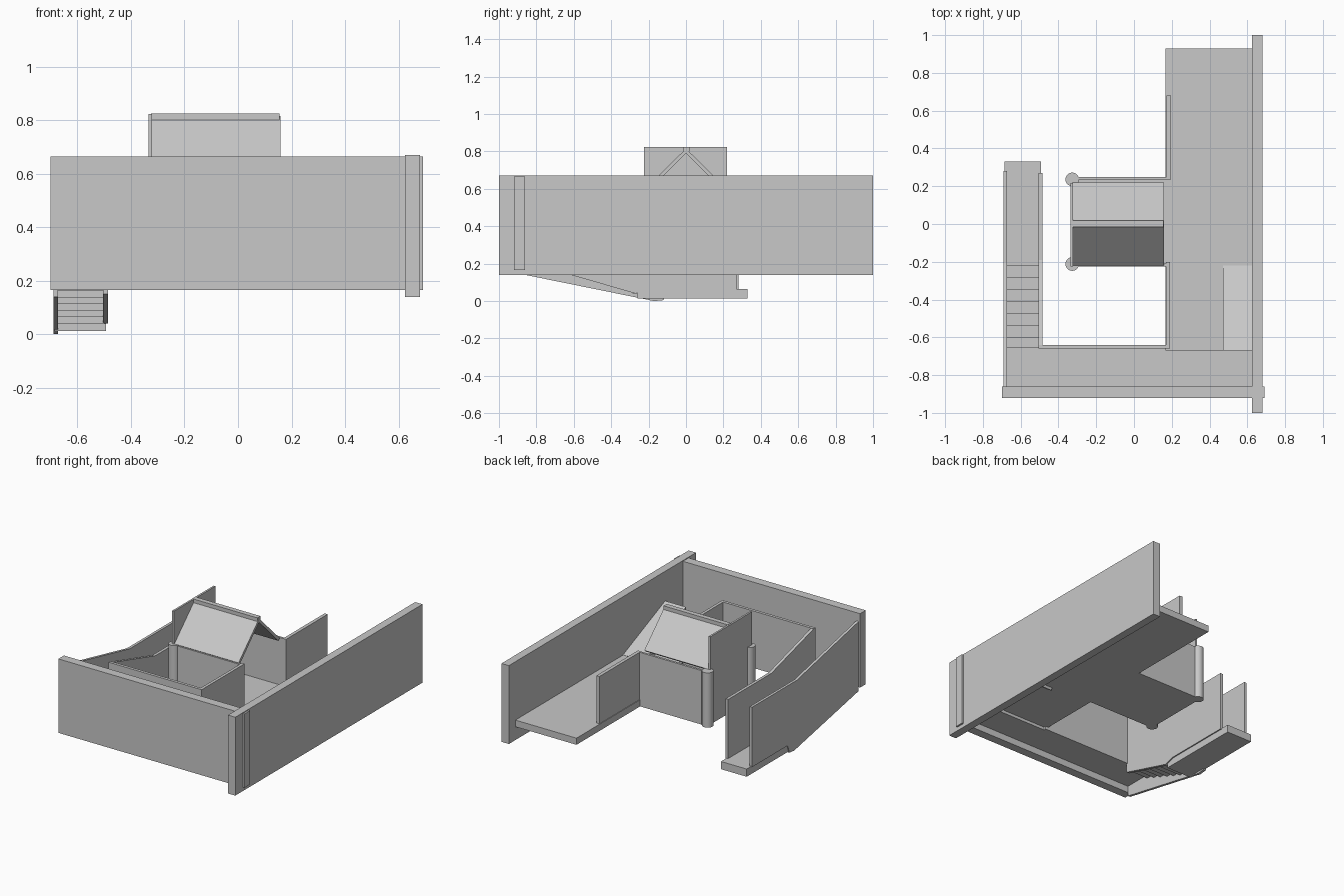
import bpy, bmesh, math
from mathutils import Vector

cube = bpy.data.objects.get("Cube")
if cube:
    bpy.data.objects.remove(cube, do_unlink=True)

grey = bpy.data.materials.new("plain_grey")
grey.use_nodes = True
tone = (0.58, 0.58, 0.58, 1)
grey.diffuse_color = tone
grey.node_tree.nodes["Principled BSDF"].inputs["Base Color"].default_value = tone


def finish(name, bm):
    bmesh.ops.recalc_face_normals(bm, faces=bm.faces)
    mesh = bpy.data.meshes.new(name)
    bm.to_mesh(mesh)
    bm.free()
    mesh.materials.append(grey)
    obj = bpy.data.objects.new(name, mesh)
    bpy.context.collection.objects.link(obj)
    return obj


def slab(name, x0, x1, profile):
    """Extrude a (y, z) outline from x0 to x1."""
    bm = bmesh.new()
    face = bm.faces.new([bm.verts.new((x0, y, z)) for y, z in profile])
    new = bmesh.ops.extrude_face_region(bm, geom=[face])["geom"]
    moved = [v for v in new if isinstance(v, bmesh.types.BMVert)]
    bmesh.ops.translate(bm, verts=moved, vec=Vector((x1 - x0, 0, 0)))
    return finish(name, bm)


def box(name, x0, x1, y0, y1, z0, z1):
    return slab(name, x0, x1, [(y0, z0), (y1, z0), (y1, z1), (y0, z1)])


FLOOR, UNDER, RAIL = 0.275, 0.23, 0.595

# Outer walls
box("long_wall", 0.625, 0.68, -1, 1, 0.14, 0.67)
box("front_wall", -0.70, 0.692, -0.92, -0.86, 0.165, 0.665)

# Decks
box("main_floor", 0.168, 0.63, -0.67, 0.93, UNDER, FLOOR)
box("walkway", -0.68, 0.63, -0.87, -0.655, 0.21, 0.255)
slab("ramp", 0.47, 0.63, [(-0.22, 0.277), (-0.67, 0.47), (-0.67, 0.42), (-0.25, 0.215)])

# Stairs down to the low landing
for i in range(7):
    y = -0.67 + 0.064 * i
    top = 0.23 - 0.024 * i
    box(f"step_{i + 1}", -0.675, -0.5, y, y + 0.068, top - 0.045, top)
box("landing", -0.685, -0.493, -0.26, 0.33, 0.013, 0.065)

# Stair side walls
slab("outer_stair_wall", -0.69, -0.672,
     [(0.28, 0.06), (0.28, 0.465), (-0.2, 0.465), (-0.86, 0.61),
      (-0.86, 0.14), (-0.17, 0), (-0.12, 0.005), (-0.1, 0.06)])
slab("inner_stair_wall", -0.505, -0.485,
     [(0.27, 0.06), (0.27, 0.465), (-0.19, 0.465), (-0.65, RAIL),
      (-0.65, 0.15), (-0.27, 0.04), (-0.2, 0.06)])

# Parapets around the open yard
box("yard_parapet", -0.505, 0.19, -0.66, -0.64, 0.21, RAIL)
box("front_side_parapet", 0.17, 0.19, -0.66, -0.2, UNDER, RAIL)
box("back_side_parapet", 0.172, 0.195, 0.235, 0.68, FLOOR - 0.01, RAIL)

# House body
box("house_floor", -0.33, 0.17, -0.22, 0.245, UNDER, FLOOR)
box("house_back_wall", -0.33, 0.175, 0.235, 0.25, UNDER, RAIL)
box("house_front_wall", -0.33, 0.175, -0.225, -0.21, UNDER, RAIL)
box("house_end_wall", -0.335, -0.322, -0.225, 0.218, UNDER, 0.823)

# Corner posts
for side, y in (("front", -0.212), ("back", 0.236)):
    bm = bmesh.new()
    bmesh.ops.create_cone(bm, cap_ends=True, segments=32, radius1=0.036,
                          radius2=0.036, depth=0.37)
    bmesh.ops.translate(bm, verts=bm.verts, vec=Vector((-0.327, y, 0.415)))
    post = finish(f"{side}_corner_post", bm)
    bpy.ops.object.select_all(action="DESELECT")
    post.select_set(True)
    bpy.context.view_layer.objects.active = post
    bpy.ops.object.shade_smooth_by_angle(angle=math.radians(40))

# Pitched roof
for side, s in (("front", -1), ("back", 1)):
    slab(f"{side}_roof", -0.325, 0.158,
         [(0, 0.815), (s * 0.22, 0.6), (s * 0.205, 0.587), (0, 0.79)])
box("roof_ridge", -0.325, 0.155, -0.015, 0.018, 0.8, 0.825)
